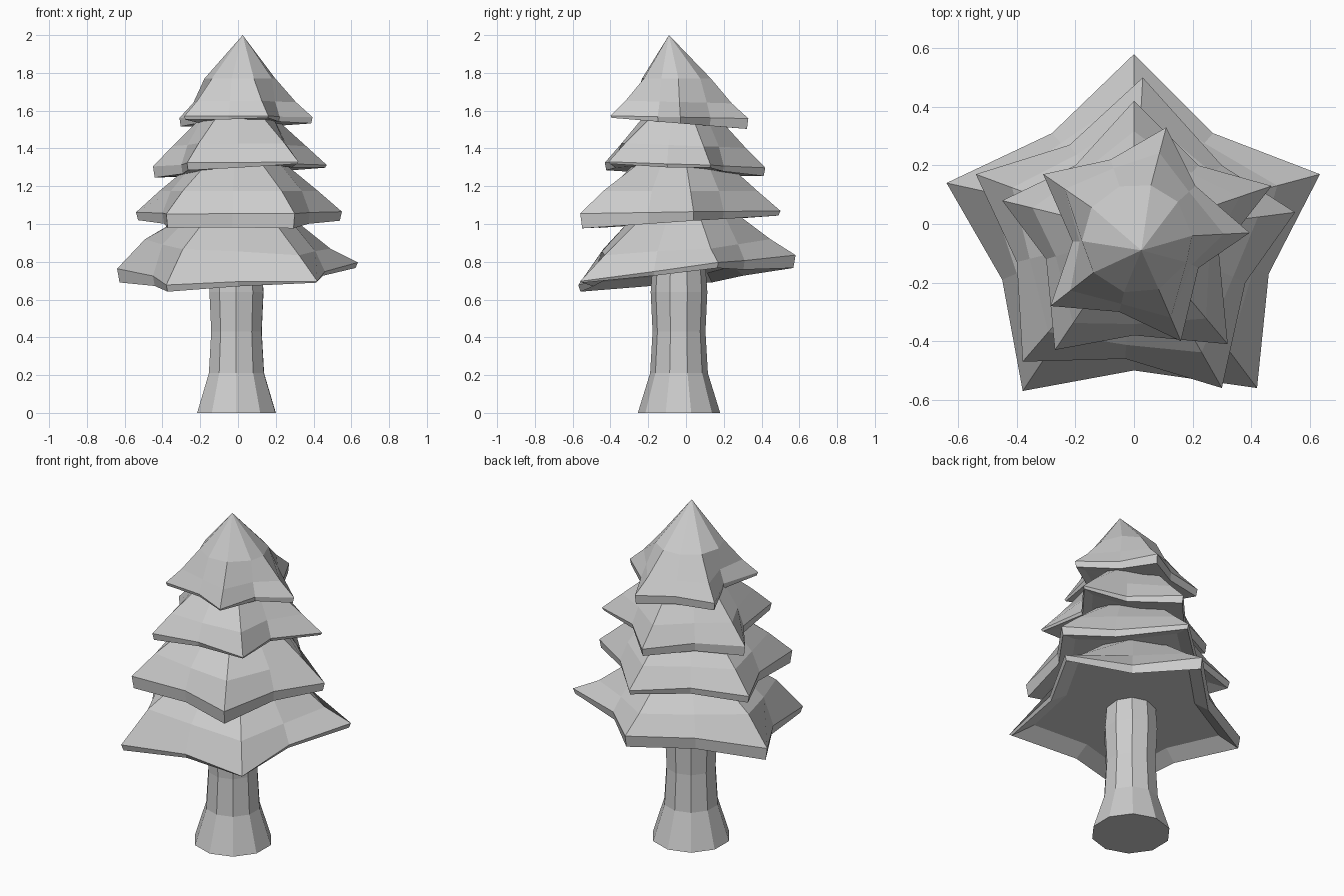
import bpy, bmesh, math

if "Cube" in bpy.data.objects:
    bpy.data.objects.remove(bpy.data.objects["Cube"])


def loft(name, rings, bottom, top):
    """Skin stacked rings of equal count; close each end with a fan to a point."""
    bm = bmesh.new()
    loops = [[bm.verts.new(p) for p in ring] for ring in rings]
    n = len(loops[0])
    for a, b in zip(loops, loops[1:]):
        for i in range(n):
            j = (i + 1) % n
            bm.faces.new((a[i], a[j], b[j], b[i]))
    for loop, tip in ((loops[0], bottom), (loops[-1], top)):
        if tip is None:
            bm.faces.new(loop)
        else:
            v = bm.verts.new(tip)
            for i in range(n):
                bm.faces.new((loop[i], loop[(i + 1) % n], v))
    bmesh.ops.recalc_face_normals(bm, faces=bm.faces[:])
    mesh = bpy.data.meshes.new(name)
    bm.to_mesh(mesh)
    bm.free()
    obj = bpy.data.objects.new(name, mesh)
    bpy.context.collection.objects.link(obj)
    return obj


def circle(cx, cy, z, r, n=10, turn=0.0):
    return [(cx + r * math.cos(turn + 2 * math.pi * i / n),
             cy + r * math.sin(turn + 2 * math.pi * i / n), z) for i in range(n)]


# Flared ten-sided trunk
profile = [(0.0, 0.218), (0.21, 0.153), (0.43, 0.140), (0.64, 0.150), (0.78, 0.14)]
loft("trunk", [circle(-0.008, -0.037, z, r, turn=0.3) for z, r in profile], None, None)


def foliage(name, rim, plane, lip, mid, crown, centre, apex, recess):
    """Tilted five-point skirt: recessed underside, uneven lip, sloped branches, round crown.
    plane, lip and mid are heights given as (constant, x slope, y slope)."""
    cx, cy = centre
    z_crown, r_crown = crown

    def ring(tip_f, valley_f, *planes):
        pts = []
        for i, (x, y) in enumerate(rim):
            f = valley_f if i % 2 else tip_f
            z = sum(c + a * x + b * y for c, a, b in planes)
            pts.append((cx + (x - cx) * f, cy + (y - cy) * f, z))
        return pts

    top = []
    for x, y in rim:
        a = math.atan2(y - cy, x - cx)
        top.append((cx + r_crown * math.cos(a), cy + r_crown * math.sin(a), z_crown))
    rings = [
        ring(0.80, 0.80, plane, (recess, 0, 0)),
        ring(0.98, 0.98, plane),
        ring(1.00, 1.00, plane, lip),
        ring(0.77, 0.89, mid),
        top,
    ]
    loft(name, rings, (cx, cy, plane[0] + recess), apex)


# Four foliage tiers; rims alternate tip and valley, starting at the back
foliage("foliage_bottom",
        [(0, .58), (-.28, .31), (-.64, .14), (-.45, -.19), (-.38, -.57),
         (0, -.50), (.42, -.56), (.46, -.17), (.635, .17), (.27, .31)],
        (.715, .058, .09), (.045, -.035, .04), (.885, -.04, .06),
        (1.06, .26), (0, 0), (0, 0, 1.08), .05)
foliage("foliage_lower_middle",
        [(.03, .50), (-.22, .27), (-.54, .17), (-.40, -.13), (-.38, -.47),
         (-.03, -.46), (.30, -.56), (.38, -.20), (.55, .04), (.30, .20)],
        (1.012, .005, .065), (.05, 0, -.05), (1.175, 0, 0),
        (1.34, .225), (0, -.03), (0, -.03, 1.35), .015)
foliage("foliage_upper_middle",
        [(0, .42), (-.20, .20), (-.45, .08), (-.30, -.12), (-.27, -.43),
         (0, -.38), (.32, -.41), (.29, -.10), (.47, .13), (.22, .20)],
        (1.277, .06, -.055), (.035, -.05, .02), (1.415, 0, -.03),
        (1.58, .185), (0, -.03), (0, -.03, 1.59), .005)
foliage("foliage_top",
        [(.11, .33), (-.08, .22), (-.31, .17), (-.21, -.06), (-.285, -.28),
         (-.05, -.30), (.16, -.40), (.22, -.15), (.395, -.03), (.21, .13)],
        (1.53, 0, -.08), (.035, 0, .06), (1.645, 0, -.02),
        (1.77, .188), (.01, -.05), (.025, -.09, 2.0), .005)
